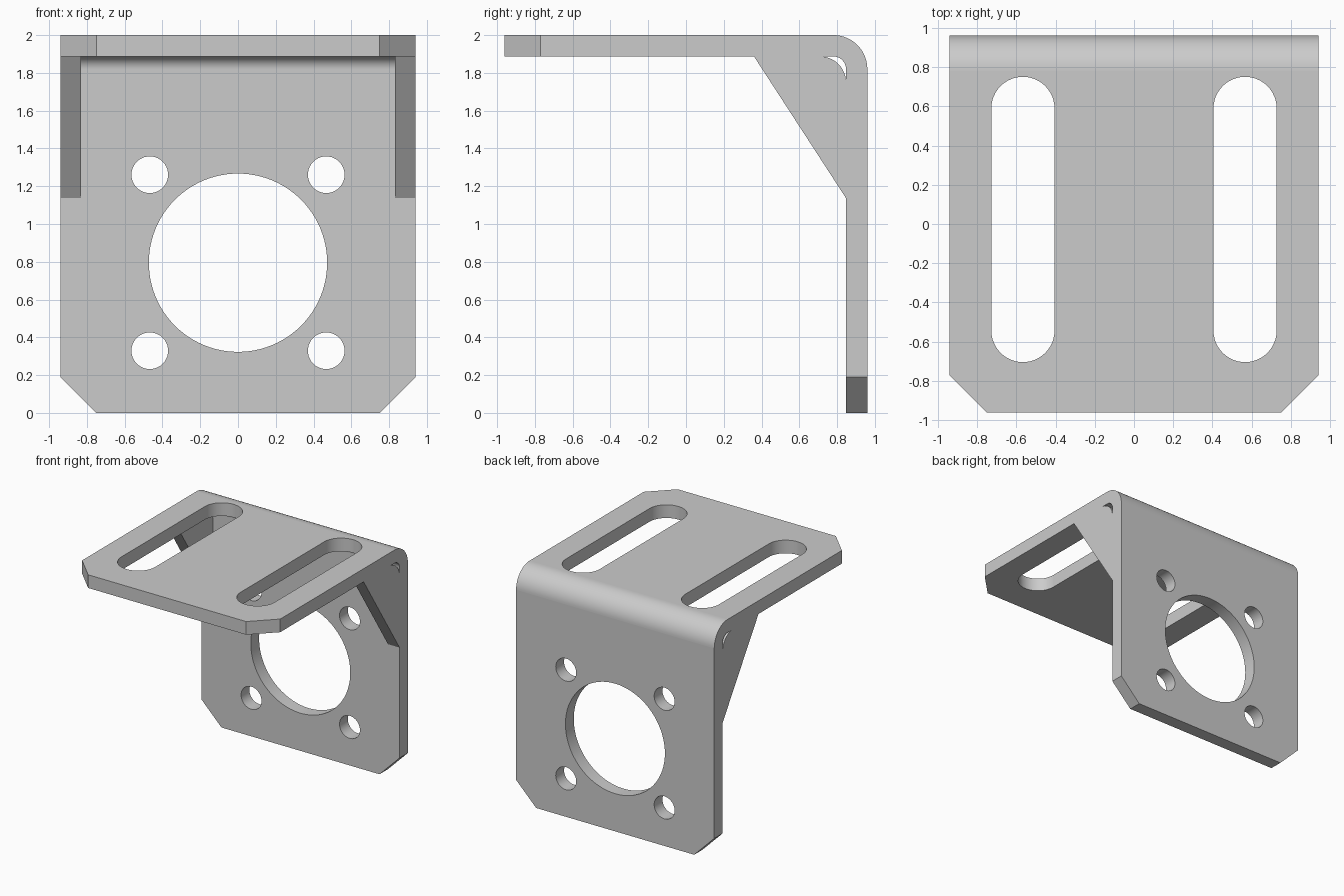
import bpy, bmesh
from math import cos, sin, pi
from mathutils import Vector, Matrix

cube = bpy.data.objects.get("Cube")
if cube:
    bpy.data.objects.remove(cube, do_unlink=True)

W, D, H, T = 0.94, 0.96, 2.0, 0.113      # half width, half depth, height, thickness
R_OUT, R_IN, CHAMFER = 0.18, 0.067, 0.19
YI, ZI = D - T, H - T                    # inner faces of the two plates

steel = bpy.data.materials.new("plain_grey")
steel.use_nodes = True
grey = (0.6, 0.6, 0.6, 1)
steel.diffuse_color = grey
steel.node_tree.nodes["Principled BSDF"].inputs["Base Color"].default_value = grey


def arc(cx, cy, r, start, end, n):
    angles = [start + (end - start) * i / n for i in range(n + 1)]
    return [(cx + r * cos(a), cy + r * sin(a)) for a in angles]


def prism(bm, outline, place, shift):
    """Extrude a flat outline; place maps its two coordinates into space."""
    face = bm.faces.new([bm.verts.new(place(*p)) for p in outline])
    new = bmesh.ops.extrude_face_region(bm, geom=[face])["geom"]
    verts = [g for g in new if isinstance(g, bmesh.types.BMVert)]
    bmesh.ops.translate(bm, verts=verts, vec=shift)
    bmesh.ops.recalc_face_normals(bm, faces=bm.faces)


def make_object(name, bm):
    mesh = bpy.data.meshes.new(name)
    bm.to_mesh(mesh)
    bm.free()
    mesh.materials.append(steel)
    obj = bpy.data.objects.new(name, mesh)
    bpy.context.collection.objects.link(obj)
    return obj


def activate(obj):
    bpy.ops.object.select_all(action="DESELECT")
    obj.select_set(True)
    bpy.context.view_layer.objects.active = obj


def smooth(obj):
    activate(obj)
    bpy.ops.object.shade_smooth_by_angle(angle=pi / 6)
    for poly in obj.data.polygons:       # keep the broad flat faces flat
        if poly.area > 0.1:
            poly.use_smooth = False


# Bent plate: L profile with a rounded bend, extruded across the width
cy, cz = D - R_OUT, H - R_OUT
profile = [(-D, ZI), (-D, H)]
profile += arc(cy, cz, R_OUT, pi / 2, 0, 20)
profile += [(D, 0), (YI, 0)]
profile += arc(cy, cz, R_IN, 0, pi / 2, 20)
bm = bmesh.new()
prism(bm, profile, lambda y, z: (-W, y, z), (2 * W, 0, 0))

# Chamfered free corners of both plates
for side in (1, -1):
    for edge in ((0, -D, 0), (0, 0, 0)):
        corner = Vector(edge) + Vector((side * (W - CHAMFER), 0, 0))
        normal = Vector((side, -1, 0) if edge[1] else (side, 0, -1))
        cut = bmesh.ops.bisect_plane(bm, geom=bm.verts[:] + bm.edges[:] + bm.faces[:],
                                     plane_co=corner, plane_no=normal, clear_outer=True)
        edges = [g for g in cut["geom_cut"] if isinstance(g, bmesh.types.BMEdge)]
        bmesh.ops.edgenet_fill(bm, edges=edges)
bmesh.ops.recalc_face_normals(bm, faces=bm.faces)
bracket = make_object("bent_plate", bm)

# Cutters: centre bore, four screw holes and two slots
bm = bmesh.new()


def bore(x, z, r, n):
    prism(bm, arc(x, z, r, 0, 2 * pi, n)[:-1],
          lambda a, b: (a, YI - 0.05, b), (0, T + 0.1, 0))


bore(0, 0.795, 0.472, 96)
for x in (-0.467, 0.467):
    for z in (0.329, 1.261):
        bore(x, z, 0.097, 40)
for x in (-0.566, 0.566):
    slot = arc(x, 0.589, 0.161, 0, pi, 24) + arc(x, -0.543, 0.161, pi, 2 * pi, 24)
    prism(bm, slot, lambda a, b: (a, b, ZI - 0.05), (0, 0, T + 0.1))
cutter = make_object("hole_cutter", bm)
cutter.hide_render = True

mod = bracket.modifiers.new("holes", "BOOLEAN")
mod.operation = "DIFFERENCE"
mod.solver = "EXACT"
mod.object = cutter
activate(bracket)
bpy.ops.object.modifier_apply(modifier=mod.name)
bpy.data.objects.remove(cutter, do_unlink=True)
smooth(bracket)

# Side gussets with a relieved inner corner
relief = 0.137
gusset = [(0.36, ZI)] + arc(YI - relief, ZI - relief, relief, pi / 2, 0, 20) + [(YI, 1.137)]
for name, x in (("left_gusset", W - 0.11), ("right_gusset", -W)):
    bm = bmesh.new()
    prism(bm, gusset, lambda y, z: (x, y, z), (0.11, 0, 0))
    smooth(make_object(name, bm))
